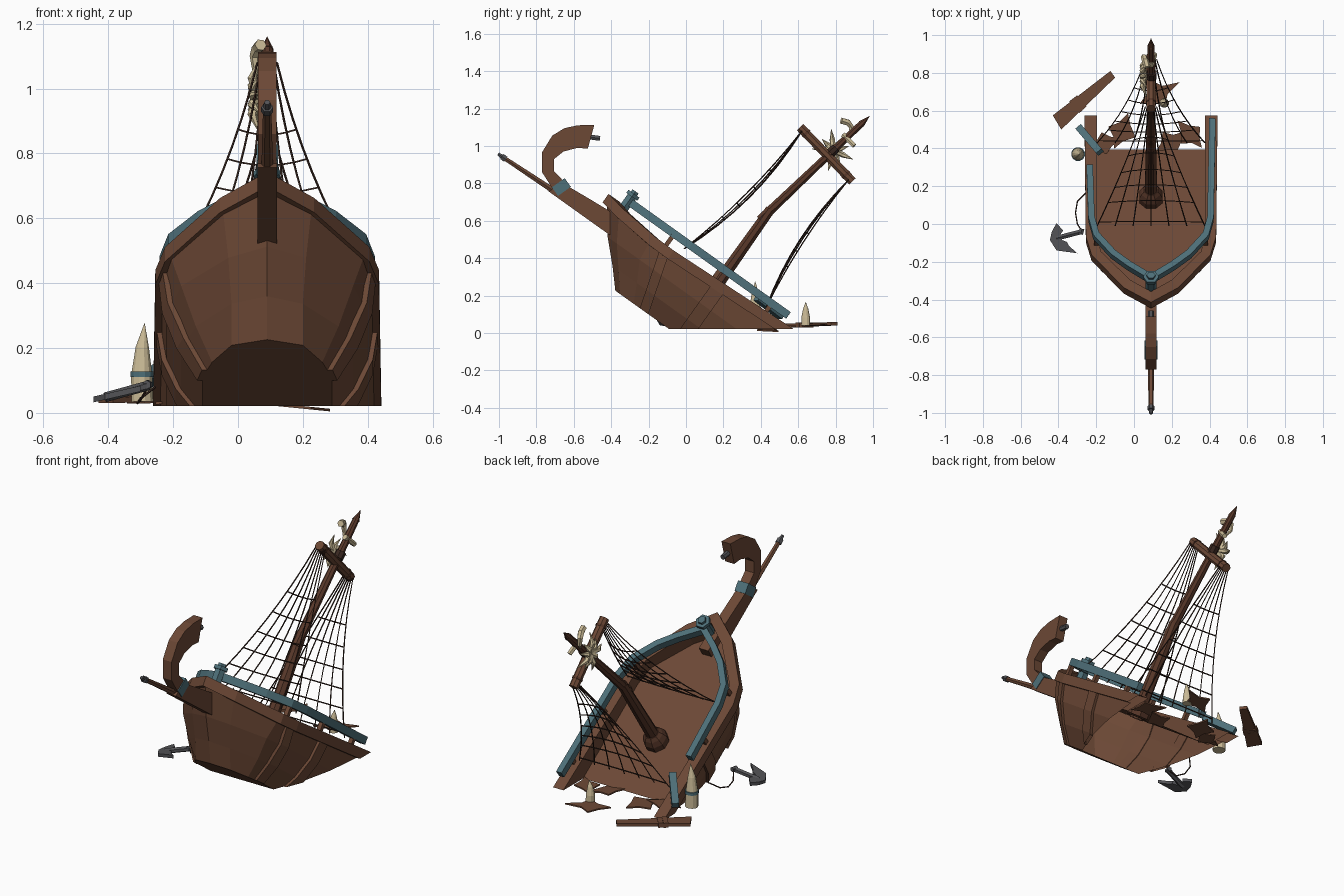
import bpy, bmesh, math, random
from mathutils import Vector as V

if "Cube" in bpy.data.objects:
    bpy.data.objects.remove(bpy.data.objects["Cube"])

random.seed(4)

def material(name, r, g, b):
    m = bpy.data.materials.new(name)
    m.diffuse_color = (r, g, b, 1)
    m.use_nodes = True
    m.node_tree.nodes["Principled BSDF"].inputs["Base Color"].default_value = m.diffuse_color
    return m

WOOD = material("brown_wood", .150, .065, .036)
DARK = material("dark_wood", .10, .040, .023)
TEAL = material("teal_paint", .076, .160, .190)
BONE = material("bone", .60, .50, .31)
IRON = material("iron", .085, .085, .092)
ROPE = material("rope", .040, .020, .014)

# ship frame: u runs aft along the sloping hull, v is square to the deck
C, S, CX = math.cos(math.radians(35.5)), math.sin(math.radians(35.5)), .09
UP, X, Z = V((0, S, C)), V((1, 0, 0)), V((0, 0, 1))
GROUND = .022

def L(x, u, v):
    return V((CX + x, -.42 + u * C + v * S, .735 - u * S + v * C))

def finish(bm, name, mat, cut=False):
    bmesh.ops.remove_doubles(bm, verts=bm.verts, dist=1e-4)
    bmesh.ops.recalc_face_normals(bm, faces=bm.faces)
    if cut:
        bmesh.ops.bisect_plane(bm, geom=bm.verts[:] + bm.edges[:] + bm.faces[:],
                               plane_co=(0, 0, GROUND), plane_no=(0, 0, 1), clear_inner=True)
    me = bpy.data.meshes.new(name)
    bm.to_mesh(me)
    bm.free()
    me.materials.append(mat)
    ob = bpy.data.objects.new(name, me)
    bpy.context.collection.objects.link(ob)
    return ob

def add_tube(bm, pts, radii, sides=8, ref=X, flat=1.0):
    pts = [V(p) for p in pts]
    if not isinstance(radii, (list, tuple)):
        radii = [radii] * len(pts)
    rings = []
    for i, p in enumerate(pts):
        t = (pts[min(i + 1, len(pts) - 1)] - pts[max(i - 1, 0)]).normalized()
        n = ref.cross(t).normalized()
        b = t.cross(n)
        ring = []
        for k in range(sides):
            a = 2 * math.pi * (k + .5) / sides
            r = radii[i] / math.cos(math.pi / sides)
            ring.append(bm.verts.new(p + n * math.cos(a) * r + b * math.sin(a) * r * flat))
        rings.append(ring)
    for a, b in zip(rings, rings[1:]):
        for k in range(sides):
            j = (k + 1) % sides
            bm.faces.new((a[k], a[j], b[j], b[k]))
    bm.faces.new(rings[0])
    bm.faces.new(rings[-1])

def tube(name, pts, radii, mat, sides=8, ref=X, flat=1.0):
    bm = bmesh.new()
    add_tube(bm, pts, radii, sides, ref, flat)
    return finish(bm, name, mat)

def prism(name, pts, ext, mat):
    bm = bmesh.new()
    f = bm.faces.new([bm.verts.new(p) for p in pts])
    r = bmesh.ops.extrude_face_region(bm, geom=[f], use_keep_orig=True)
    bmesh.ops.translate(bm, vec=ext, verts=[g for g in r["geom"] if isinstance(g, bmesh.types.BMVert)])
    return finish(bm, name, mat)

# hull: levels from keel round the rim to the deck, each a half plan of (u, half width)
keel = [(.33, 0), (.36, .11), (.45, .17), (.53, .2), (1.2, .2), (1.6, .2)]
low = [(.24, 0), (.28, .11), (.40, .22), (.52, .265), (1.2, .27), (1.6, .27)]
mid = [(.13, 0), (.19, .12), (.34, .265), (.49, .31), (1.2, .31), (1.6, .31)]
high = [(.03, 0), (.12, .135), (.33, .295), (.46, .322), (1.2, .33), (1.6, .33)]
rim = [(0, 0), (.11, .145), (.34, .315), (.46, .345), (1.2, .352), (1.6, .355)]
inner = [(.07, 0), (.16, .11), (.36, .265), (.47, .285), (1.2, .287), (1.6, .29)]
sheer = [.01, -.01, -.032, -.034, -.004, 0]
centre = lambda plan: [(u, 0) for u, w in plan]
under = [v - .055 for v in sheer]
levels = [([-.39] * 6, centre(keel)), ([-.39] * 6, keel), ([-.29] * 6, low), ([-.18] * 6, mid),
          (under, high), (under, rim), (sheer, rim), (sheer, inner),
          ([-.107] * 6, inner), ([-.107] * 6, centre(inner))]
bm = bmesh.new()
for s in (1, -1):
    grid = [[bm.verts.new(L(s * w, u, v)) for v, (u, w) in zip(vs, plan)] for vs, plan in levels]
    for a, b in zip(grid, grid[1:]):
        for j in range(5):
            bm.faces.new((a[j], a[j + 1], b[j + 1], b[j]))
finish(bm, "hull", WOOD, True)

def half_width(plan, u):
    for (u0, w0), (u1, w1) in zip(plan, plan[1:]):
        if u <= u1:
            return w0 + (w1 - w0) * (u - u0) / (u1 - u0)

# ribs on the hull sides
for s in (1, -1):
    for name, u0, lean, half in (("fore_rib", .42, .30, .028), ("mid_rib", .77, 0, .04)):
        bm = bmesh.new()
        rows = []
        for v, plan in ((-.39, keel), (-.29, low), (-.18, mid), (-.07, high)):
            row = []
            for du, off in ((-half, -.004), (-half, .016), (half, .016), (half, -.004)):
                u = u0 + du - lean * (v + .06)
                row.append(bm.verts.new(L(s * (half_width(plan, u) + off), u, v)))
            rows.append(row)
        for a, b in zip(rows, rows[1:]):
            for k in range(4):
                bm.faces.new((a[k], a[(k + 1) % 4], b[(k + 1) % 4], b[k]))
        bm.faces.new(rows[0])
        bm.faces.new(rows[-1])
        finish(bm, name, WOOD, True)

# rail, broken short on the left, with posts and a bow bollard
rail = [(0, .13), (.115, .215), (.20, .29), (.29, .41), (.315, .52)]
for name, s, end in (("right_rail", 1, 1.16), ("left_rail", -1, .86)):
    tube(name, [L(s * w, u, .04) for w, u in rail + [(.325, end)]], .017, TEAL, 4, UP, 1.25)
    for w, u in rail[3:4] + [(.32, .72)] + ([(.325, 1.05)] if s > 0 else []):
        tube("rail_post", [L(s * w, u, -.04), L(s * w, u, .04)], .012, WOOD, 4)
tube("bow_bollard", [L(0, .11, v) for v in (-.02, .07, .07, .09, .09, .105)],
     [.026, .026, .036, .036, .02, .02], TEAL, 6)
tube("fallen_rail", [(-.29, .51, .09), (-.18, .38, .19)], .019, TEAL, 4, Z)

# bow beam and bowsprit
prism("bow_beam", [L(-.03, u, v) for u, v in ((-.27, -.165), (.2, -.165), (.2, -.05), (-.06, -.07), (-.23, -.085))],
      V((.06, 0, 0)), WOOD)
tube("bowsprit", [L(0, -.2, -.145), L(0, -.58, -.158)], [.016, .011], WOOD, 6)
tube("bowsprit_cap", [L(0, u, -.158) for u in (-.555, -.58, -.581, -.605)], [.016, .016, .011, .008], IRON, 6)

# curled stem head with clasp and tongue
outer = [(-.70, .75), (-.77, .86), (-.77, .965), (-.715, 1.055), (-.65, 1.095), (-.58, 1.11), (-.49, 1.113)]
inside = [(-.525, .985), (-.58, .99), (-.655, .97), (-.705, .93), (-.705, .865), (-.63, .785)]
prism("curled_stem", [V((CX - .028, y, z)) for y, z in outer + inside], V((.056, 0, 0)), WOOD)
tube("stem_clasp", [(CX, -.683, .803), (CX, -.65, .757)], .042, TEAL, 4, X, .8)
tube("stem_tongue", [(CX, -.53, 1.05), (CX, -.46, 1.04)], .013, IRON, 6)

# mast in two leaning lengths with collar and pointed top
joint = V((CX, .44, .645))
top = V((CX, .945, 1.125))
run = (top - joint).normalized()
tube("lower_mast", [L(0, .755, -.12), joint + UP * .02], [.034, .026], DARK)
tube("mast_collar", [L(0, .755, v) for v in (-.11, -.07, -.04, -.02)], [.062, .062, .05, .036], DARK)
tube("upper_mast", [joint - run * .06, top], [.025, .017], DARK)
tube("mast_point", [top - run * .01, top + run * .05], [.019, .001], DARK)

# yard with end bands
ya, yb = V((CX, .61, 1.10)), V((CX, .89, .81))
tube("yard", [ya, yb], .024, WOOD)
for t in (.1, .86):
    tube("yard_band", [ya.lerp(yb, t), ya.lerp(yb, t + .03)], .027, DARK)

# fan of tusks tied to the left of the mast, and horns above it
hub = joint + run * .48 + X * -.028
side = V((0, -run.z, run.y))
for k in range(9):
    a = 2 * math.pi * (k + .3) / 9
    d = run * math.cos(a) + side * math.sin(a)
    size = .085 + .03 * (k % 2)
    tube("mast_tusk", [hub, hub + d * size * .5 - X * .018, hub + d * size + X * .004],
         [.012, .013, .001], BONE, 6, V((.9, .2, .3)))
tube("tusk_lashing", [hub + X * .03 - run * .02, hub + X * .03 + run * .02], .026, ROPE)
horn = [(.07, .83, 1.135), (.06, .865, 1.125), (.052, .885, 1.10), (.055, .885, 1.06), (.07, .86, 1.03)]
tube("mast_horn", horn, [.016, .016, .014, .010, .003], BONE, 6)
tube("mast_horn_stub", [(.09, .84, 1.06), (.11, .90, 1.0)], [.014, .012], BONE, 6)

# rope nets from the yard ends to the hull
def net(name, head, y0, z0, sag):
    bm = bmesh.new()
    def point(k, t):
        w = (k / 6 - .5) * 2
        foot = V((CX + w * .285, y0, z0))
        p = (head + X * w * .03).lerp(foot, t)
        b = 4 * t * (1 - t)
        return p + sag * b * (1 - .5 * w * w) - X * w * .02 * b
    for k in range(7):
        add_tube(bm, [point(k, i / 8) for i in range(9)], .0025, 4, V((.2, .6, -.7)).cross(X) + X * .3)
    for t in (.30, .44, .58, .70, .82, .97):
        add_tube(bm, [point(k, t) for k in range(7)], .0025, 4, Z)
    finish(bm, name, ROPE)
net("fore_net", ya + V((0, .01, -.02)), -.01, .45, V((0, .035, -.04)))
net("aft_net", yb + V((0, -.02, .01)), .43, .14, V((0, -.04, .02)))

# standing tusks in the wreckage
def tusk(name, x, y, z, h, r):
    tube(name, [(x, y, z), (x - .002, y, z + h * .35), (x, y, z + h * .7), (x + .2 * r, y, z + h)],
         [r, r * .95, r * .6, r * .03], BONE, 12)
tusk("left_tusk", -.295, .37, .035, .24, .034)
tube("tusk_ring", [(-.296, .37, .11), (-.296, .37, .127)], .036, TEAL, 12)
tusk("aft_tusk", .16, .64, .04, .125, .024)

# fallen board with two straps
prism("fallen_board", [V((-.43, .575, .03)), V((-.385, .50, .03)), V((-.10, .775, .04)), V((-.125, .81, .04))],
      V((0, 0, .018)), WOOD)
for t in (.34, .41):
    p = V((-.407, .54, .039)).lerp(V((-.112, .793, .049)), t)
    d = V((-.065, .076, 0)).normalized() * (.048 - .022 * t)
    tube("board_strap", [p - d, p + d], .013, WOOD, 4, Z)

# jagged deck splinters
def shard(name, x, y, z, size, tilt, turn):
    pts = []
    for k in range(8):
        a = 2 * math.pi * k / 8
        r = size * (random.uniform(.8, 1.1) if k % 2 == 0 else random.uniform(.45, .65))
        px, py = r * math.cos(a), r * .65 * math.sin(a)
        dx = px * math.cos(turn) - py * math.sin(turn)
        pts.append(V((x + dx, y + px * math.sin(turn) + py * math.cos(turn), z + tilt * dx)))
    prism(name, pts, V((0, 0, .008)), WOOD)
shard("left_shard", -.07, .49, .03, .12, .06, 1.2)
shard("middle_shard", .19, .43, .014, .11, -.1, .6)
shard("right_shard", .30, .47, .03, .10, .05, 2.3)
shard("aft_shard", .13, .69, .04, .12, .05, .5)
shard("port_shard", -.16, .43, .03, .09, .04, .2)

# anchor: shank, crescent arms, ring and rope
tube("anchor_shank", [(-.275, -.04, .085), (-.41, -.075, .048)], .013, IRON, 6, Z)
arms = [(-.41, .005), (-.435, -.04), (-.445, -.085), (-.41, -.14), (-.30, -.155),
        (-.345, -.115), (-.355, -.095), (-.38, -.085), (-.39, -.055), (-.375, -.035)]
prism("anchor_arms", [V((x, y, .135 + .23 * x)) for x, y in arms], V((0, 0, .018)), IRON)
tube("anchor_ring", [(-.282, -.055, .087), (-.275, -.025, .087)], .012, IRON, 6, Z)
tube("anchor_rope", [(-.275, -.04, .085), (-.30, .0, .04), (-.31, .06, .03), (-.30, .12, .045), (-.255, .165, .08)],
     .003, ROPE, 5, Z)
